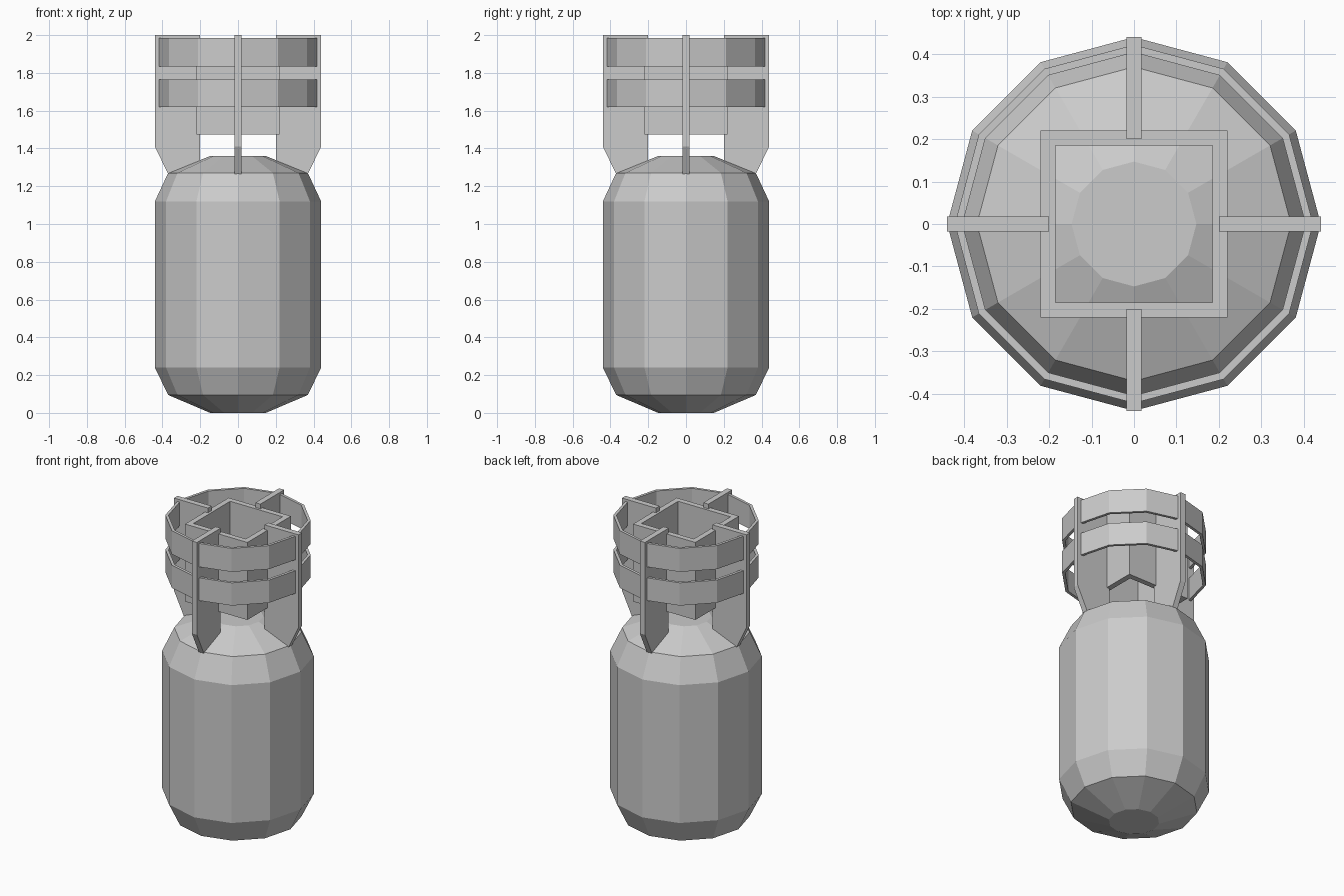
import bpy, bmesh, math
from mathutils import Matrix

if "Cube" in bpy.data.objects:
    bpy.data.objects.remove(bpy.data.objects["Cube"])

SIDES = 12


def finish(name, bm):
    bmesh.ops.recalc_face_normals(bm, faces=bm.faces)
    mesh = bpy.data.meshes.new(name)
    bm.to_mesh(mesh)
    bm.free()
    ob = bpy.data.objects.new(name, mesh)
    bpy.context.collection.objects.link(ob)
    return ob


def lathe(name, profile, sides=SIDES, start=0.0, closed=False):
    """Revolve (radius, z) points; closed profiles make tubes, open ones get caps."""
    bm = bmesh.new()
    loops = []
    for r, z in profile:
        loops.append([bm.verts.new((r * math.cos(start + i * math.tau / sides),
                                    r * math.sin(start + i * math.tau / sides), z))
                      for i in range(sides)])
    pairs = list(zip(loops, loops[1:]))
    if closed:
        pairs.append((loops[-1], loops[0]))
    else:
        bm.faces.new(loops[0])
        bm.faces.new(loops[-1])
    for a, b in pairs:
        for i in range(sides):
            j = (i + 1) % sides
            bm.faces.new((a[i], a[j], b[j], b[i]))
    return finish(name, bm)


def tube(name, outer, inner, z0, z1, **kw):
    return lathe(name, [(outer, z0), (outer, z1), (inner, z1), (inner, z0)],
                 closed=True, **kw)


def fin(name, profile, thickness, angle):
    bm = bmesh.new()
    face = bm.faces.new([bm.verts.new((x, -thickness / 2, z)) for x, z in profile])
    ext = bmesh.ops.extrude_face_region(bm, geom=[face], use_keep_orig=True)
    verts = [v for v in ext["geom"] if isinstance(v, bmesh.types.BMVert)]
    bmesh.ops.translate(bm, verts=verts, vec=(0, thickness, 0))
    bm.transform(Matrix.Rotation(angle, 4, 'Z'))
    return finish(name, bm)


# Faceted main body
lathe("body", [(0.147, 0), (0.37, 0.095), (0.44, 0.24),
               (0.44, 1.12), (0.37, 1.27), (0.147, 1.36)])

# Two hoops around the tail
tube("lower_ring", 0.422, 0.404, 1.62, 1.765)
tube("upper_ring", 0.422, 0.404, 1.835, 1.985)

# Open square duct in the middle of the tail
tube("square_duct", 0.22 * math.sqrt(2), 0.185 * math.sqrt(2), 1.475, 1.97,
     sides=4, start=math.pi / 4)

# Four tail fins
fin_profile = [(0.20, 1.335), (0.37, 1.265), (0.44, 1.41), (0.44, 2.0), (0.20, 2.0)]
for k in range(4):
    fin(f"fin_{k + 1}", fin_profile, 0.036, k * math.pi / 2)
